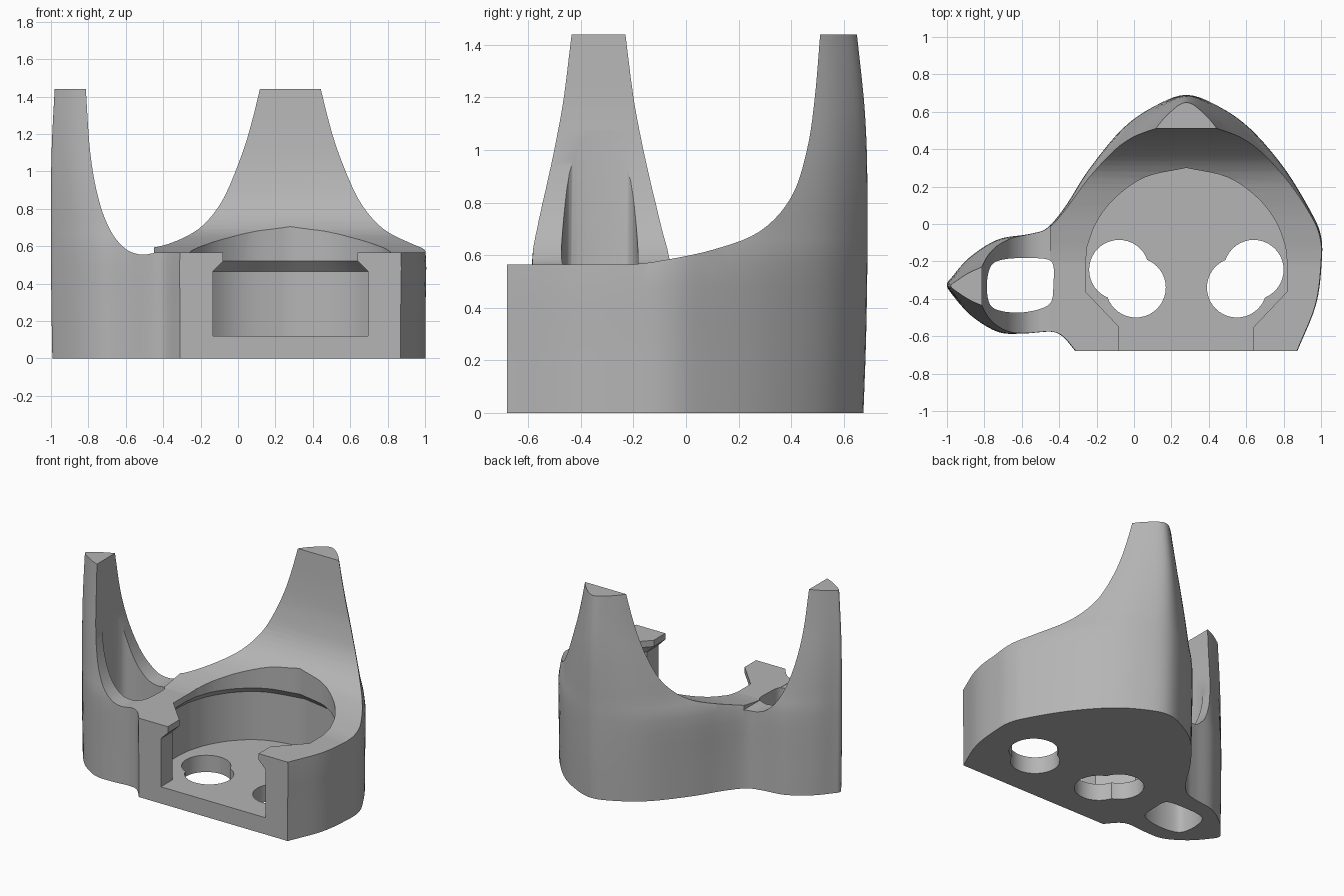
import bpy
import bmesh
import math
from mathutils import Vector

if "Cube" in bpy.data.objects:
    bpy.data.objects.remove(bpy.data.objects["Cube"])

MID = 0.28        # centre line of the main cradle
TIP = -0.335      # centre line of the side prong

grey = bpy.data.materials.new("plain grey")
grey.use_nodes = True
grey.diffuse_color = (0.46, 0.46, 0.46, 1)
grey.node_tree.nodes["Principled BSDF"].inputs["Base Color"].default_value = (0.46, 0.46, 0.46, 1)


def smooth(points, steps=5):
    """Catmull-Rom curve through the points, ends included."""
    p = [Vector(q) for q in points]
    p = [p[0] * 2 - p[1]] + p + [p[-1] * 2 - p[-2]]
    out = []
    for a, b, c, d in zip(p, p[1:], p[2:], p[3:]):
        for i in range(steps):
            t = i / steps
            out.append(0.5 * (2 * b + (c - a) * t + (2 * a - 5 * b + 4 * c - d) * t ** 2
                              + (3 * b - a - 3 * c + d) * t ** 3))
    return out + [p[-2]]


def loft(name, rings):
    """Closed solid through rings with equal vertex counts."""
    bm = bmesh.new()
    loops = [[bm.verts.new(v) for v in ring] for ring in rings]
    n = len(loops[0])
    for lo, hi in zip(loops, loops[1:]):
        for i in range(n):
            j = (i + 1) % n
            bm.faces.new((lo[i], lo[j], hi[j], hi[i]))
    bm.faces.new(loops[0][::-1])
    bm.faces.new(loops[-1])
    bmesh.ops.recalc_face_normals(bm, faces=bm.faces)
    mesh = bpy.data.meshes.new(name)
    bm.to_mesh(mesh)
    bm.free()
    obj = bpy.data.objects.new(name, mesh)
    bpy.context.collection.objects.link(obj)
    mesh.materials.append(grey)
    return obj


def upright(name, outline, low, high):
    return loft(name, [[(p[0], p[1], z) for p in outline] for z in (low, high)])


def cut(target, cutter):
    cutter.hide_render = True
    mod = target.modifiers.new("cut", "BOOLEAN")
    mod.operation = "DIFFERENCE"
    mod.solver = "EXACT"
    mod.object = cutter
    bpy.context.view_layer.objects.active = target
    bpy.ops.object.modifier_apply(modifier=mod.name)
    bpy.data.objects.remove(cutter)


# Footprint: flat front, rounded cradle back, side prong
outline = smooth([(0.87, -0.68), (0.97, -0.43), (1.0, -0.2), (0.995, -0.06), (0.94, 0.07),
                  (0.8, 0.3), (0.62, 0.51), (0.45, 0.63), (MID, 0.69), (0.11, 0.63),
                  (-0.06, 0.51), (-0.24, 0.29), (-0.36, 0.1), (-0.46, -0.02), (-0.56, -0.055),
                  (-0.73, -0.085), (-0.88, -0.18), (-0.97, -0.28), (-1.0, -0.325),
                  (-0.97, -0.38), (-0.87, -0.49), (-0.73, -0.575), (-0.6, -0.585),
                  (-0.45, -0.575), (-0.38, -0.6), (-0.31, -0.68)])

# Taper up the prongs: height, width factor, inward shift
taper = smooth([(0, 1, 0.015), (0.28, 1, 0.005), (0.57, 1, 0), (0.7, 0.93, 0), (0.85, 0.85, 0),
                (1.02, 0.75, 0.003), (1.2, 0.64, 0.014), (1.44, 0.535, 0.04)], 3)


def tapered(p, z, width, shift):
    if p.x < -0.45:
        return (p.x - min(0, p.x + 0.5) * shift, TIP + (p.y - TIP) * width, z)
    return (MID + (p.x - MID) * width, p.y - max(0, p.y) / 0.69 * shift, z)


body = loft("cradle_body", [[tapered(p, *level) for p in outline] for level in taper])

# Sweeping scoop in front of the back prong
scoop = [(p.x, p.y) for p in smooth([(-0.2, 0.565), (-0.1, 0.578), (0.1, 0.62), (0.28, 0.69),
                                     (0.4, 0.82), (0.46, 1.0), (0.49, 1.2), (0.512, 1.46)])]
scoop = [(-1, 0.565)] + scoop + [(0.515, 1.6), (-1, 1.6)]
cut(body, loft("back_scoop", [[(x, y, z) for y, z in scoop] for x in (-0.5, 1.5)]))

# Scoop inside the side prong
scoop = [(p.x, p.y) for p in smooth([(-0.815, 1.46), (-0.79, 1.1), (-0.745, 0.85), (-0.68, 0.68),
                                     (-0.6, 0.585), (-0.52, 0.555), (-0.45, 0.563)])]
scoop = [(-0.816, 1.6)] + scoop + [(-0.45, 1.6)]
cut(body, loft("side_scoop", [[(x, y, z) for x, z in scoop] for y in (-1, 1)]))

# Opening through the foot of the side prong
slot = smooth([(-0.43, -0.32), (-0.43, -0.23), (-0.46, -0.19), (-0.58, -0.182), (-0.7, -0.19),
               (-0.765, -0.225), (-0.787, -0.33), (-0.77, -0.43), (-0.71, -0.465),
               (-0.6, -0.473), (-0.49, -0.45), (-0.44, -0.41), (-0.43, -0.32)], 4)[:-1]
cut(body, upright("prong_slot", slot, -0.2, 1.6))

# Cavity: wide below, chamfered in under a rim, narrow mouth at the front
half = [Vector(p) for p in [(0.36, -0.8), (0.36, -0.55), (0.54, -0.36), (0.54, -0.22)]]
half += smooth([(0.53, -0.12), (0.48, 0.01), (0.38, 0.14), (0.22, 0.25), (0, 0.30)])
pocket = [(p.x, p.y) for p in half] + [(-p.x, p.y) for p in half[-2::-1]]


def pocket_ring(z, grow):
    ring = []
    for x, y in pocket:
        side = max(-1, min(1, x / 0.3))
        ring.append((MID + x + side * grow, y + grow * max(0, (y + 0.1) / 0.4), z))
    return ring


cut(body, loft("cavity", [pocket_ring(z, g) for z, g in
                          ((0.12, 0.055), (0.465, 0.055), (0.52, 0), (1.6, 0))]))

# Paired round holes in the floor, mirrored about the cradle centre
for side in (-1, 1):
    for dx, y in ((0.36, -0.245), (0.27, -0.34)):
        ring = [(MID + side * dx + 0.16 * math.cos(a), y + 0.16 * math.sin(a))
                for a in (math.tau * i / 40 for i in range(40))]
        cut(body, upright("floor_hole", ring, -0.1, 0.3 if dx > 0.3 else 0.25))

bpy.ops.object.select_all(action="DESELECT")
body.select_set(True)
bpy.context.view_layer.objects.active = body
bpy.ops.object.shade_smooth_by_angle(angle=math.radians(32))
